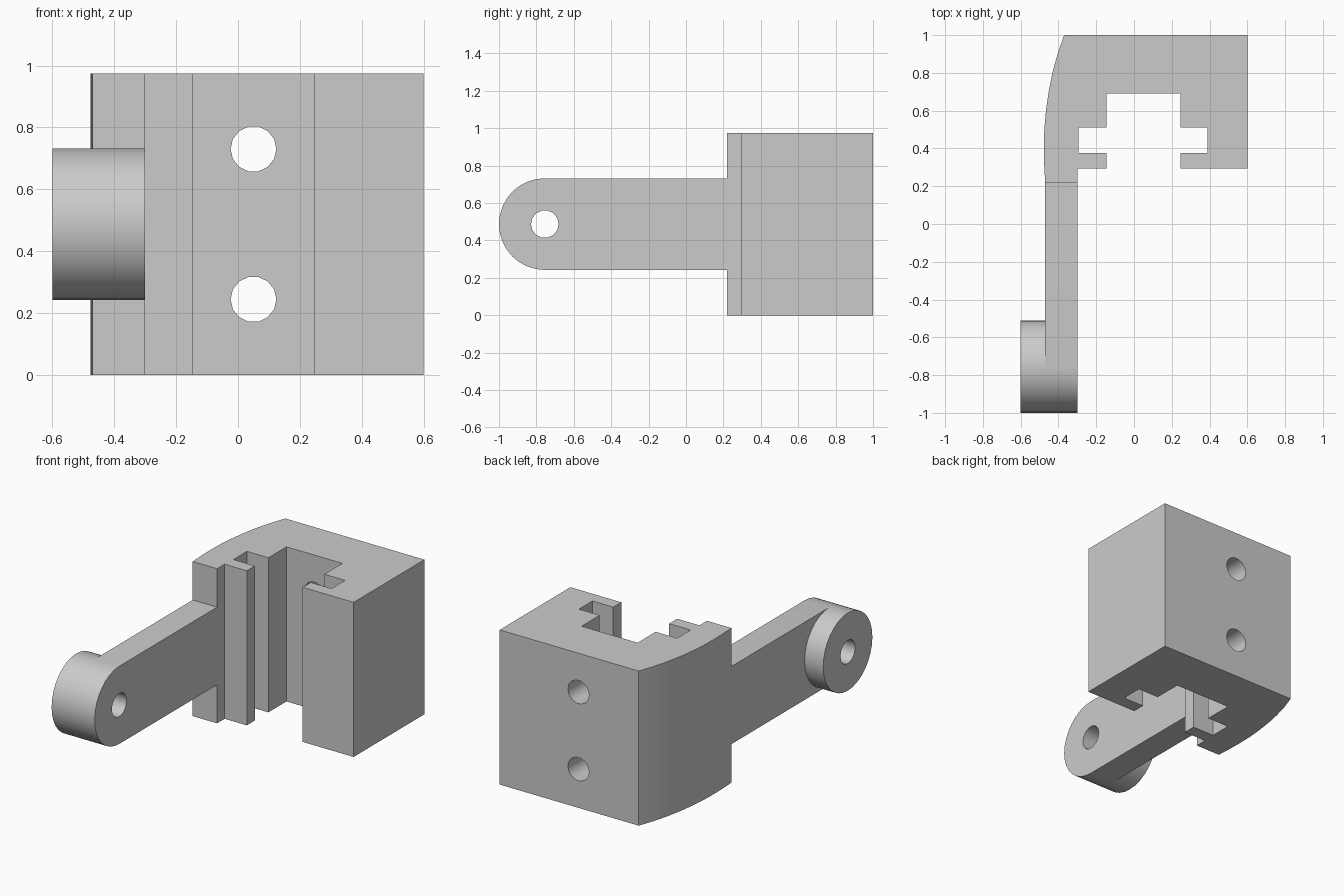
import bpy, bmesh, math
from mathutils import Vector

if "Cube" in bpy.data.objects:
    bpy.data.objects.remove(bpy.data.objects["Cube"])

grey = bpy.data.materials.new("plain grey")
grey.use_nodes = True
colour = (0.6, 0.6, 0.6, 1)
grey.diffuse_color = colour
grey.node_tree.nodes["Principled BSDF"].inputs["Base Color"].default_value = colour

HEIGHT = 0.975
MID = HEIGHT / 2
PIVOT_Y, ROUND_R, HOLE_R = -0.755, 0.245, 0.074


def prism(name, points, offset):
    """Extrude a closed outline of 3D points along an offset."""
    bm = bmesh.new()
    face = bm.faces.new([bm.verts.new(p) for p in points])
    extruded = bmesh.ops.extrude_face_region(bm, geom=[face])["geom"]
    verts = [g for g in extruded if isinstance(g, bmesh.types.BMVert)]
    bmesh.ops.translate(bm, verts=verts, vec=Vector(offset))
    bmesh.ops.recalc_face_normals(bm, faces=bm.faces)
    mesh = bpy.data.meshes.new(name)
    bm.to_mesh(mesh)
    bm.free()
    mesh.materials.append(grey)
    obj = bpy.data.objects.new(name, mesh)
    bpy.context.collection.objects.link(obj)
    return obj


def arc(u, v, radius, start, end, steps):
    """Points along an arc, both ends included."""
    angles = [start + (end - start) * i / steps for i in range(steps + 1)]
    return [(u + radius * math.cos(a), v + radius * math.sin(a)) for a in angles]


def circle(u, v, radius, sides):
    return arc(u, v, radius, 0, math.tau, sides)[:-1]


def cut(obj, cutters):
    """Subtract the cutters, bake the result and remove them."""
    bpy.context.view_layer.objects.active = obj
    for cutter in cutters:
        cutter.hide_render = True
        mod = obj.modifiers.new("hole", "BOOLEAN")
        mod.operation, mod.solver, mod.object = "DIFFERENCE", "EXACT", cutter
        bpy.ops.object.modifier_apply(modifier=mod.name)
        bpy.data.objects.remove(cutter)


# Clamp block: curved outer side, T-shaped channel open to the front
curved_side = [(-0.47, 0.22), (-0.475, 0.3), (-0.477, 0.4), (-0.475, 0.5),
               (-0.466, 0.6), (-0.452, 0.7), (-0.432, 0.8), (-0.405, 0.9), (-0.37, 1)]
right_rail = [(0.6, 1), (0.6, 0.295), (0.245, 0.295), (0.245, 0.375),
              (0.39, 0.375), (0.39, 0.51), (0.245, 0.51), (0.245, 0.69)]
left_rail = [(-0.145, 0.69), (-0.145, 0.51), (-0.295, 0.51), (-0.295, 0.375),
             (-0.145, 0.375), (-0.145, 0.295), (-0.3, 0.295), (-0.3, 0.22)]
outline = curved_side + right_rail + left_rail
block = prism("clamp_block", [(x, y, 0) for x, y in outline], (0, 0, HEIGHT))

# Two screw holes through the back wall
cut(block, [prism("screw_hole_cutter",
                  [(x, 0.6, z) for x, z in circle(0.05, height, HOLE_R, 14)],
                  (0, 0.6, 0))
            for height in (MID - 0.243, MID + 0.243)])

# Arm with a rounded end
arm_outline = [(0.22, MID + ROUND_R)] + arc(
    PIVOT_Y, MID, ROUND_R, math.pi / 2, 1.5 * math.pi, 16) + [(0.22, MID - ROUND_R)]
arm = prism("arm", [(-0.47, y, z) for y, z in arm_outline], (0.17, 0, 0))

# Round boss on the outer side of the arm end
boss = prism("pivot_boss",
             [(-0.6, y, z) for y, z in circle(PIVOT_Y, MID, ROUND_R, 32)],
             (0.13, 0, 0))

# Pivot hole through the arm and boss
for part in (arm, boss):
    cut(part, [prism("pivot_hole_cutter",
                     [(-0.8, y, z) for y, z in circle(PIVOT_Y, MID, HOLE_R, 14)],
                     (0.7, 0, 0))])

# Smooth shading with sharp edges kept
bpy.ops.object.select_all(action="DESELECT")
for part in (block, arm, boss):
    part.select_set(True)
bpy.context.view_layer.objects.active = block
bpy.ops.object.shade_smooth_by_angle(angle=math.radians(30))
